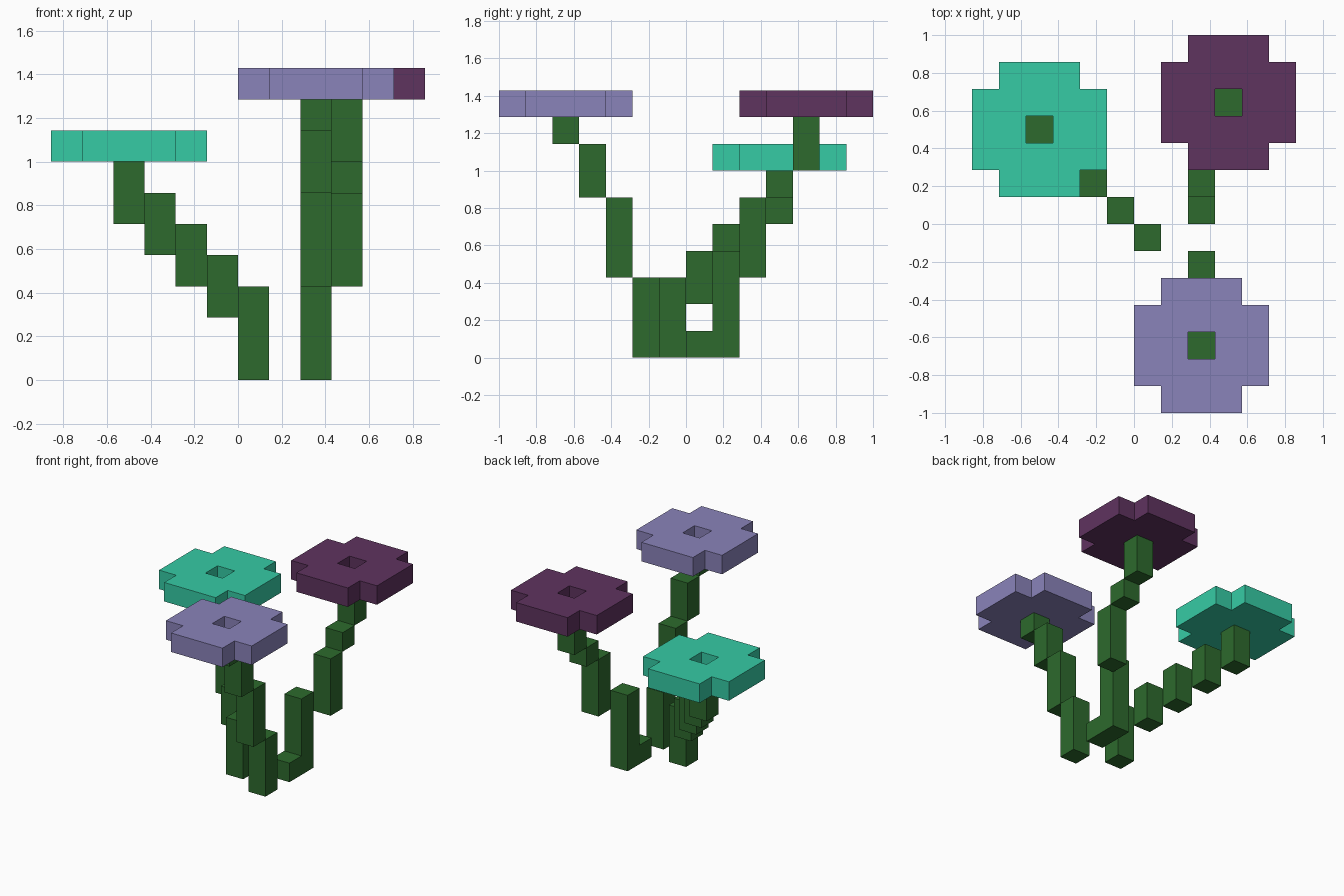
import bpy, bmesh
from mathutils import Vector, Matrix

if "Cube" in bpy.data.objects:
    bpy.data.objects.remove(bpy.data.objects["Cube"])

U = 1 / 7  # voxel size


def material(name, rgb):
    lin = [((c / 255 + 0.055) / 1.055) ** 2.4 for c in rgb]
    m = bpy.data.materials.new(name)
    m.diffuse_color = (*lin, 1)
    m.use_nodes = True
    m.node_tree.nodes["Principled BSDF"].inputs["Base Color"].default_value = m.diffuse_color
    return m


def finish(name, bm, mat):
    bmesh.ops.recalc_face_normals(bm, faces=bm.faces)
    me = bpy.data.meshes.new(name)
    bm.to_mesh(me)
    bm.free()
    me.materials.append(mat)
    bpy.context.collection.objects.link(bpy.data.objects.new(name, me))


def stem(name, columns, mat):
    """Stepped stem: each column is (x, y, z bottom, z top) in voxels."""
    bm = bmesh.new()
    for x, y, z0, z1 in columns:
        centre = Vector((x + .5, y + .5, (z0 + z1) / 2)) * U
        scale = Matrix.Diagonal((U, U, (z1 - z0) * U, 1))
        bmesh.ops.create_cube(bm, size=1, matrix=Matrix.Translation(centre) @ scale)
    finish(name, bm, mat)


def blossom(name, cx, cy, z, mat):
    """5x5 plate without corners, with an open centre."""
    bm = bmesh.new()
    for i in range(-2, 3):
        for j in range(-2, 3):
            if abs(i) + abs(j) in (0, 4):
                continue
            x, y = cx + i, cy + j
            bm.faces.new([bm.verts.new(Vector((x + a, y + b, z)) * U)
                          for a, b in ((0, 0), (1, 0), (1, 1), (0, 1))])
    bmesh.ops.remove_doubles(bm, verts=bm.verts, dist=1e-4)
    ext = bmesh.ops.extrude_face_region(bm, geom=bm.faces[:], use_keep_orig=True)
    top = [v for v in ext["geom"] if isinstance(v, bmesh.types.BMVert)]
    bmesh.ops.translate(bm, verts=top, vec=(0, 0, U))
    finish(name, bm, mat)


green = material("leaf green", (45, 106, 45))
teal = material("teal", (54, 203, 165))
plum = material("plum", (95, 51, 95))
lavender = material("lavender", (138, 131, 186))

# Left flower: diagonal staircase stem
stem("left_stem", [(0, -1, 0, 3)] + [(-k, k - 1, k + 1, k + 3) for k in range(1, 5)], green)
blossom("left_blossom", -4, 3, 7, teal)

# Back flower
stem("back_stem", [(2, 0, 0, 1), (2, 1, 0, 4), (3, 2, 3, 6), (3, 3, 6, 7), (3, 4, 7, 9)], green)
blossom("back_blossom", 3, 4, 9, plum)

# Front flower
stem("front_stem", [(2, -2, 0, 3), (2, -3, 3, 6), (2, -4, 6, 8), (2, -5, 8, 9)], green)
blossom("front_blossom", 2, -5, 9, lavender)
